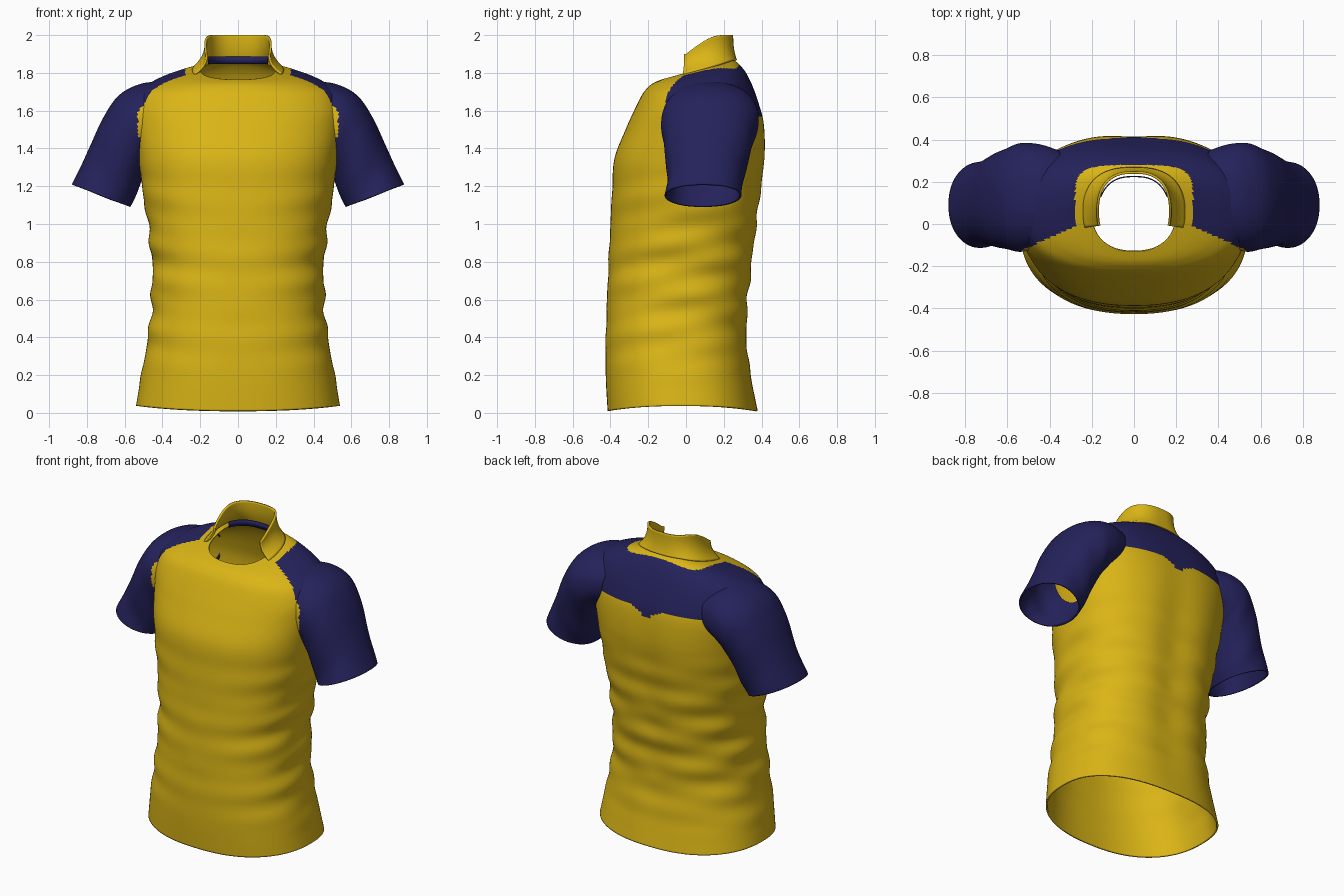
import bpy, bmesh, math

if "Cube" in bpy.data.objects:
    bpy.data.objects.remove(bpy.data.objects["Cube"])


def material(name, rgb):
    m = bpy.data.materials.new(name)
    m.use_nodes = True
    m.diffuse_color = (*rgb, 1)
    m.node_tree.nodes["Principled BSDF"].inputs["Base Color"].default_value = (*rgb, 1)
    return m


yellow = material("golden yellow", (0.70, 0.46, 0.008))
navy = material("navy blue", (0.018, 0.016, 0.105))
NAVY, YELLOW = 0, 1


def spline(rows, u):
    """Smooth interpolation through rows of numbers, u from 0 to 1."""
    f = u * (len(rows) - 1)
    i = min(int(f), len(rows) - 2)
    t = f - i
    a, b, c, d = (rows[max(0, min(len(rows) - 1, k))] for k in range(i - 1, i + 3))
    return [q + 0.5 * t * (r - p + t * (2 * p - 5 * q + 4 * r - s + t * (3 * (q - r) + s - p)))
            for p, q, r, s in zip(a, b, c, d)]


def power(v, n):
    return math.copysign(abs(v) ** (2 / n), v)


def surface(name, point, nu, nv, closed=True, colour=None, keep=None, thick=0.01, lining=0, mirror=False):
    """Sweep point(u, v) into a thin cloth sheet."""
    bm = bmesh.new()
    cols = nv if closed else nv + 1
    grid = [[bm.verts.new(point(i / nu, j / nv)) for j in range(cols)] for i in range(nu + 1)]
    for i in range(nu):
        for j in range(nv):
            k = (j + 1) % cols
            f = bm.faces.new((grid[i][j], grid[i][k], grid[i + 1][k], grid[i + 1][j]))
            f.material_index = colour(f.calc_center_median()) if colour else YELLOW
    if keep:
        drop = [f for f in bm.faces if not keep(f.calc_center_median())]
        bmesh.ops.delete(bm, geom=drop, context="FACES")
    me = bpy.data.meshes.new(name)
    bm.to_mesh(me)
    bm.free()
    for m in (navy, yellow, yellow):
        me.materials.append(m)
    ob = bpy.data.objects.new(name, me)
    bpy.context.collection.objects.link(ob)
    if mirror:
        ob.modifiers.new("Mirror", "MIRROR").use_axis[0] = True
    sol = ob.modifiers.new("Cloth", "SOLIDIFY")
    sol.thickness, sol.offset, sol.material_offset = thick, -1, lining
    bpy.ops.object.select_all(action="DESELECT")
    ob.select_set(True)
    bpy.context.view_layer.objects.active = ob
    bpy.ops.object.shade_smooth_by_angle(angle=math.radians(50))
    return ob


# Body rings: front z, back z, half width, front y, back y
BODY = [
    (0.01, 0.01, 0.540, -0.415, 0.380),
    (0.20, 0.20, 0.510, -0.425, 0.350),
    (0.40, 0.40, 0.475, -0.425, 0.332),
    (0.60, 0.60, 0.457, -0.418, 0.342),
    (0.80, 0.80, 0.455, -0.410, 0.365),
    (1.00, 1.00, 0.478, -0.400, 0.388),
    (1.20, 1.20, 0.508, -0.390, 0.412),
    (1.35, 1.37, 0.530, -0.378, 0.428),
    (1.50, 1.53, 0.552, -0.320, 0.420),
    (1.60, 1.64, 0.555, -0.275, 0.390),
    (1.68, 1.73, 0.520, -0.235, 0.355),
    (1.72, 1.80, 0.430, -0.205, 0.318),
    (1.745, 1.845, 0.320, -0.175, 0.282),
    (1.765, 1.87, 0.200, -0.130, 0.250),
]
FULL = 2.35


def body_point(u, v):
    zf, zb, w, yf, yb = spline(BODY, u)
    t = 2 * math.pi * v
    c, s = math.cos(t), math.sin(t)
    x = w * power(c, FULL)
    y = (yf + yb) / 2 + (yb - yf) / 2 * power(s, FULL)
    z = zf + (zb - zf) * (y - yf) / (yb - yf)
    z += 0.028 * c * c * max(0, 1 - 5 * u)
    # drape folds, strongest at the flanks and lower back
    band = math.sin(math.pi * min(1, max(0, (z - 0.1) / 1.25)))
    fold = math.sin(27 * z + 5 * y - 7 * abs(x)) + 0.6 * math.sin(43 * z - 9 * y)
    amount = 0.007 * band * (0.25 + 0.75 * c * c + (0.5 if s > 0 else 0) * (1 - abs(c)))
    x += amount * fold * c
    y += amount * fold * s
    # hollow along the spine
    if s > 0:
        y -= 0.022 * math.exp(-(x / 0.13) ** 2) * max(0, math.sin(math.pi * min(1, z / 1.8)))
    return x, y, z


def in_front_panel(p):
    return p.y < -0.01 - 0.45 * (abs(p.x) - 0.28)


def body_colour(p):
    collar_foot = (p.x / 0.28) ** 4 + ((p.y - 0.1) / 0.18) ** 4 < 1 and p.z > 1.7
    yoke = 1.57 - 0.06 * max(0, 1 - abs(p.x) / 0.12)
    return YELLOW if collar_foot or in_front_panel(p) or p.z < yoke else NAVY


surface("shirt_body", body_point, 150, 176, colour=body_colour, lining=1)

# Sleeve rings: top x, top z, bottom x, bottom z, front y, back y
SLEEVE = [
    (0.34, 1.740, 0.38, 1.42, -0.09, 0.350),
    (0.45, 1.752, 0.42, 1.41, -0.11, 0.375),
    (0.55, 1.730, 0.44, 1.39, -0.125, 0.385),
    (0.64, 1.672, 0.46, 1.36, -0.13, 0.378),
    (0.715, 1.56, 0.48, 1.31, -0.12, 0.355),
    (0.78, 1.42, 0.51, 1.23, -0.105, 0.325),
    (0.83, 1.31, 0.54, 1.15, -0.10, 0.305),
    (0.88, 1.21, 0.57, 1.09, -0.11, 0.290),
]
RINGS = [spline(BODY, i / 200) for i in range(201)]


def sleeve_point(u, v):
    tx, tz, bx, bz, yf, yb = spline(SLEEVE, u)
    t = 2 * math.pi * v
    c, s = power(math.cos(t), 2.2), power(math.sin(t), 2.2)
    k = 0.5 + 0.5 * c
    ripple = 1 + 0.018 * math.sin(20 * u + 3 * c) * u
    return bx + (tx - bx) * k, (yf + yb) / 2 - (yb - yf) / 2 * s * ripple, bz + (tz - bz) * k


def outside_body(p):
    zf, zb, w, yf, yb = min(RINGS, key=lambda r: abs((r[0] + r[1]) / 2 - p.z))
    return abs(p.x / w) ** FULL + abs((2 * p.y - yf - yb) / (yb - yf)) ** FULL > 0.82


def sleeve_colour(p):
    return YELLOW if p.x < 0.53 and p.z > 1.45 and in_front_panel(p) else NAVY


surface("sleeves", sleeve_point, 56, 80, colour=sleeve_colour, keep=outside_body, mirror=True)


# Stand collar, open at the front
def collar_point(u, v):
    t = -0.32 + (math.pi + 0.64) * v
    flare = (1 - u) ** 2.5
    x = (0.178 + 0.065 * flare) * power(math.cos(t), 2.6)
    y = 0.06 + (0.19 + 0.02 * flare) * power(math.sin(t), 2.3)
    low = 1.80 + 0.27 * min(0.25, max(-0.05, y))
    high = 1.90 + 0.1 * math.sin(math.pi / 2 * min(1, max(0, y / 0.2)))
    return x, y, low + (high - low) * u


surface("collar", collar_point, 16, 72, closed=False, thick=0.012)


# Tape inside the back of the neck
def tape_point(u, v):
    t = math.pi * (0.14 + 0.72 * v)
    return 0.172 * power(math.cos(t), 2.6), 0.06 + 0.168 * math.sin(t), 1.848 + 0.038 * u


surface("neck_tape", tape_point, 1, 40, closed=False, colour=lambda p: NAVY, thick=0.006)
